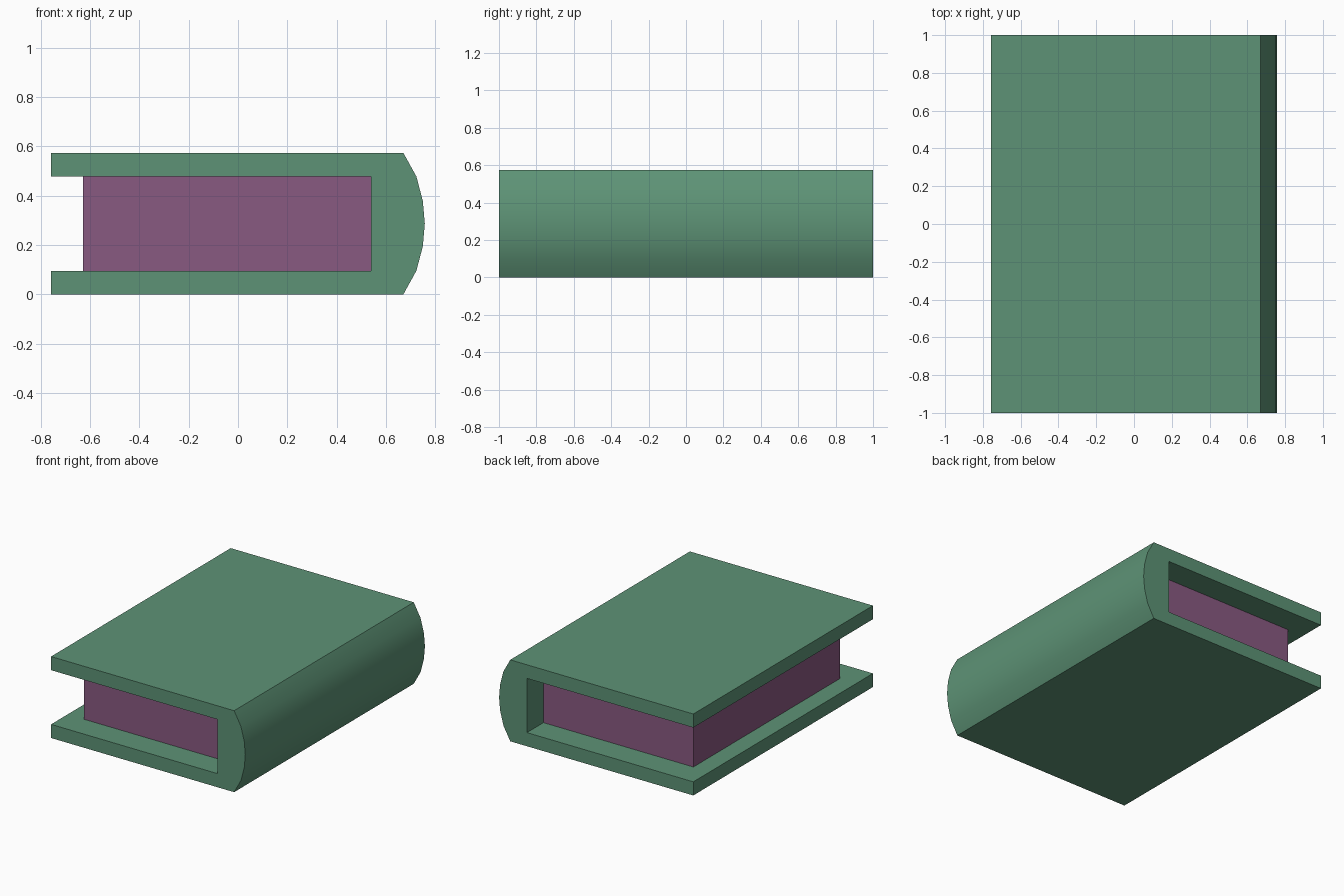
import bpy, bmesh, math

if "Cube" in bpy.data.objects:
    bpy.data.objects.remove(bpy.data.objects["Cube"])

def material(name, color):
    m = bpy.data.materials.new(name)
    m.diffuse_color = (*color, 1)
    m.use_nodes = True
    m.node_tree.nodes["Principled BSDF"].inputs["Base Color"].default_value = m.diffuse_color
    return m

def extrude_profile(name, points, half_depth, mat):
    """Extrude an x-z outline along y, centred on y = 0."""
    bm = bmesh.new()
    face = bm.faces.new([bm.verts.new((x, -half_depth, z)) for x, z in points])
    ext = bmesh.ops.extrude_face_region(bm, geom=[face])
    verts = [v for v in ext["geom"] if isinstance(v, bmesh.types.BMVert)]
    bmesh.ops.translate(bm, verts=verts, vec=(0, 2 * half_depth, 0))
    bmesh.ops.recalc_face_normals(bm, faces=bm.faces)
    mesh = bpy.data.meshes.new(name)
    bm.to_mesh(mesh)
    bm.free()
    mesh.materials.append(mat)
    obj = bpy.data.objects.new(name, mesh)
    bpy.context.collection.objects.link(obj)
    return obj

H = 0.574            # total thickness
T = 0.096            # cover board thickness
LEFT, INNER = -0.757, 0.54

# Cover: lower half of the C-shaped outline, mirrored about mid height
lower = [(INNER, T), (LEFT, T), (LEFT, 0), (0.67, 0), (0.723, T), (0.749, 0.195)]
upper = [(x, H - z) for x, z in reversed(lower)]
cover = extrude_profile("cover", lower + [(0.757, H / 2)] + upper, 1.0,
                        material("cover_green", (0.11, 0.29, 0.18)))
bpy.context.view_layer.objects.active = cover
cover.select_set(True)
bpy.ops.object.shade_smooth_by_angle(angle=math.radians(30))

# Page block, inset from the cover edges
extrude_profile("pages", [(-0.629, T), (INNER, T), (INNER, H - T), (-0.629, H - T)],
                0.816, material("pages_purple", (0.25, 0.1, 0.22)))
